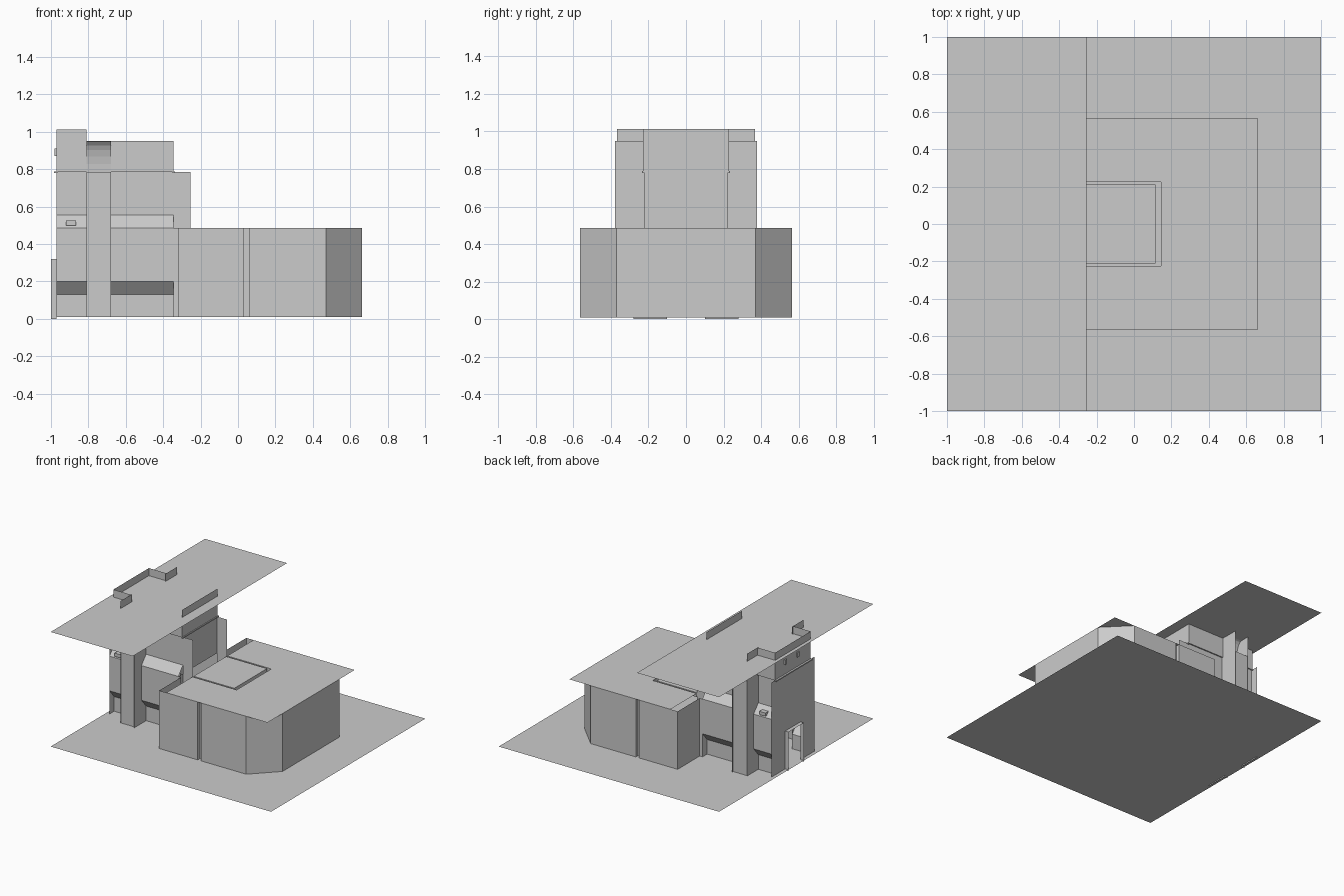
import bpy, bmesh, math

if "Cube" in bpy.data.objects:
    bpy.data.objects.remove(bpy.data.objects["Cube"])

def sheet(name, faces):
    """Mesh from a list of faces, each a list of points."""
    bm = bmesh.new()
    for f in faces:
        bm.faces.new([bm.verts.new(p) for p in f])
    bmesh.ops.remove_doubles(bm, verts=bm.verts, dist=0.0005)
    me = bpy.data.meshes.new(name)
    bm.to_mesh(me)
    bm.free()
    ob = bpy.data.objects.new(name, me)
    bpy.context.collection.objects.link(ob)
    return ob

def wall(name, path, z0, z1):
    """Vertical sheet standing on an open plan path."""
    return sheet(name, [[(*a, z0), (*b, z0), (*b, z1), (*a, z1)]
                        for a, b in zip(path, path[1:])])

def sweep_x(name, prof, x0, x1):
    """Side wall: (y, z) profile swept along x."""
    return sheet(name, [[(x0, *a), (x1, *a), (x1, *b), (x0, *b)]
                        for a, b in zip(prof, prof[1:])])

def flat(x0, x1, y0, y1, z):
    return [(x0, y0, z), (x1, y0, z), (x1, y1, z), (x0, y1, z)]

def box(name, x0, x1, y0, y1, z0, z1):
    y0, y1 = min(y0, y1), max(y0, y1)
    ob = wall(name, [(x0, y0), (x1, y0), (x1, y1), (x0, y1), (x0, y0)], z0, z1)
    bm = bmesh.new()
    bm.from_mesh(ob.data)
    bmesh.ops.holes_fill(bm, edges=bm.edges)
    bmesh.ops.recalc_face_normals(bm, faces=bm.faces)
    bm.to_mesh(ob.data)
    bm.free()
    return ob

B = 0.01      # floor level
R = 0.485     # low roof level
L = 0.785     # ledge level
T = 0.95      # high roof level
P = 1.012     # parapet top

# floor and high roof sheets
sheet("floor", [flat(-1, 1, -1, 1, B)])
sheet("high_roof", [flat(-1, -0.255, -1, 1, T)])

# low roof with a narrow U-shaped groove
sheet("low_roof", [flat(-0.255, 0.145, -0.565, -0.225, R),
                   flat(-0.255, 0.145, 0.225, 0.565, R),
                   flat(0.145, 0.663, -0.565, 0.565, R),
                   flat(-0.255, 0.115, -0.212, 0.212, R)])
G = R - 0.03
sheet("roof_groove_bottom", [flat(-0.255, 0.145, -0.225, -0.212, G),
                             flat(-0.255, 0.145, 0.212, 0.225, G),
                             flat(0.115, 0.145, -0.212, 0.212, G)])
for n, x, y in (("outer", 0.145, 0.225), ("inner", 0.115, 0.212)):
    wall("groove_side_" + n, [(-0.255, -y), (x, -y), (x, y), (-0.255, y)], G, R)

# low room end wall
wall("low_room_end", [(0.663, -0.37), (0.663, 0.37)], B, R)

# high room end walls
wall("end_wall_upper", [(-0.97, -0.23), (-0.97, 0.23)], L, P)
sheet("end_wall_over_door", [[(-0.97, -0.1, 0.32), (-0.97, 0.1, 0.32),
                              (-0.97, 0.1, L), (-0.97, -0.1, L)]])
wall("inner_wall_upper", [(-0.345, -0.23), (-0.345, 0.23)], L, P)
wall("inner_wall_lower", [(-0.345, -0.22), (-0.345, 0.22)], R, L)
box("inner_ledge", -0.35, -0.338, -0.235, 0.235, L - 0.006, L + 0.004)
box("end_ledge", -0.985, -0.965, -0.235, 0.235, L - 0.006, L + 0.004)

# doorway header
sheet("door_header", [flat(-1, -0.97, -0.1, 0.1, 0.32)])

# small fittings above the door
for y in (-0.06, 0.1):
    box("wall_fitting", -0.98, -0.97, y - 0.012, y + 0.012, 0.87, 0.91)

for s in (-1, 1):
    # low room side with recess and chamfered corner
    wall("low_room_side", [(-0.32, 0.28 * s), (-0.32, 0.565 * s), (0.03, 0.565 * s),
                           (0.03, 0.535 * s), (0.06, 0.535 * s), (0.06, 0.565 * s),
                           (0.47, 0.565 * s), (0.663, 0.37 * s)], B, R)
    # bulged side walls
    prof = [(0.22 * s, B), (0.22 * s, 0.13), (0.28 * s, 0.2), (0.28 * s, 0.485),
            (0.22 * s, 0.555), (0.22 * s, L), (0.23 * s, L)]
    sweep_x("side_wall_rear", prof + [(0.23 * s, P)], -0.97, -0.81)
    sweep_x("side_wall_front", prof + [(0.23 * s, T)], -0.68, -0.345)
    # alcove cheeks, outer wall and cove
    wall("alcove_cheek_rear", [(-0.81, 0.22 * s), (-0.81, 0.367 * s)], B, P)
    wall("alcove_cheek_front", [(-0.68, 0.22 * s), (-0.68, 0.377 * s)], B, T)
    cove = [((0.23 + 0.06 * (1 - math.cos(a))) * s, L + (T - L) * math.sin(a))
            for a in [i * math.pi / 12 for i in range(7)]]
    sweep_x("alcove_back", [(0.36 * s, B), (0.36 * s, L)] + cove, -0.81, -0.68)
    # end wall beside the door
    wall("end_wall_side", [(-0.97, 0.1 * s), (-0.97, 0.28 * s)], 0, L)
    wall("door_jamb", [(-1, 0.1 * s), (-0.97, 0.1 * s)], 0, 0.32)
    # fins and reveals towards the low room
    wall("fin", [(-0.345, 0.22 * s), (-0.255, 0.22 * s)], B, L)
    wall("bulge_end", [(-0.345, 0.22 * s), (-0.345, 0.28 * s), (-0.32, 0.28 * s)], B, R)
    # small box on the sloped band
    box("side_fitting", -0.92, -0.865, 0.24 * s, 0.285 * s, 0.498, 0.525)
